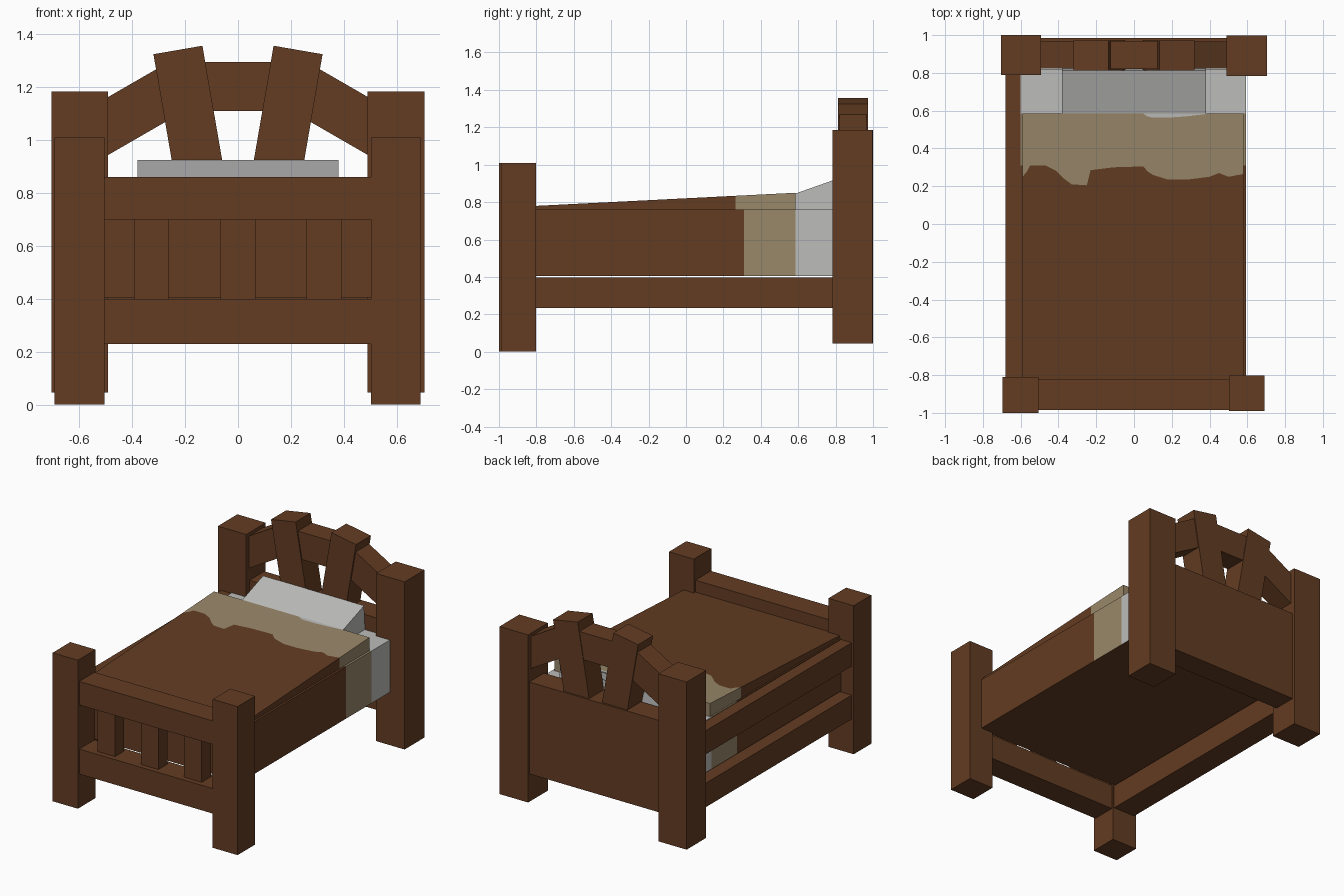
import bpy, bmesh, math
from mathutils import Matrix

if "Cube" in bpy.data.objects:
    bpy.data.objects.remove(bpy.data.objects["Cube"])


def material(name, srgb):
    m = bpy.data.materials.new(name)
    lin = [((c / 255 + 0.055) / 1.055) ** 2.4 for c in srgb]
    m.diffuse_color = (*lin, 1)
    m.use_nodes = True
    m.node_tree.nodes["Principled BSDF"].inputs["Base Color"].default_value = m.diffuse_color
    return m


WOOD = material("brown_wood", (99, 60, 34))
TAN = material("tan_fold", (153, 136, 105))
WHITE = material("white_linen", (188, 188, 187))
CLOTH = [WOOD, TAN, WHITE]


def finish(bm, name, mats):
    bmesh.ops.recalc_face_normals(bm, faces=bm.faces)
    me = bpy.data.meshes.new(name)
    bm.to_mesh(me)
    bm.free()
    for m in mats:
        me.materials.append(m)
    ob = bpy.data.objects.new(name, me)
    bpy.context.collection.objects.link(ob)
    return ob


def box(name, x, y, z, mat=WOOD, tilt=0):
    """Box from (low, high) ranges, optionally tilted about y through its centre."""
    bm = bmesh.new()
    bmesh.ops.create_cube(bm, size=1)
    size = [r[1] - r[0] for r in (x, y, z)]
    bmesh.ops.scale(bm, vec=size, verts=bm.verts)
    bmesh.ops.rotate(bm, matrix=Matrix.Rotation(math.radians(tilt), 3, 'Y'), verts=bm.verts)
    bmesh.ops.translate(bm, vec=[sum(r) / 2 for r in (x, y, z)], verts=bm.verts)
    return finish(bm, name, [mat])


def prism(name, profile, x0, x1, mat):
    """Extrude a (y, z) profile along x."""
    bm = bmesh.new()
    f = bm.faces.new([bm.verts.new((x0, y, z)) for y, z in profile])
    ext = bmesh.ops.extrude_face_region(bm, geom=[f])["geom"]
    bmesh.ops.translate(bm, vec=(x1 - x0, 0, 0),
                        verts=[v for v in ext if isinstance(v, bmesh.types.BMVert)])
    return finish(bm, name, [mat])


# Corner posts
box("front_post_left", (-0.695, -0.505), (-1, -0.81), (0, 1.01))
box("front_post_right", (0.503, 0.69), (-0.99, -0.802), (0, 1.01))
box("back_post_left", (-0.705, -0.492), (0.79, 1), (0.045, 1.185))
box("back_post_right", (0.49, 0.705), (0.784, 0.997), (0.045, 1.185))

# Footboard: two rails with slats between
box("foot_rail_bottom", (-0.52, 0.52), (-0.985, -0.82), (0.23, 0.4))
box("foot_rail_top", (-0.52, 0.52), (-0.985, -0.82), (0.7, 0.86))
for i, cx in enumerate((-0.328, 0, 0.325)):
    box(f"foot_slat_{i}", (cx - 0.066, cx + 0.066), (-0.95, -0.85), (0.38, 0.72))

# Side rails, on the left only
box("side_rail_bottom", (-0.68, -0.515), (-0.82, 0.82), (0.235, 0.398))
box("side_rail_top", (-0.68, -0.515), (-0.82, 0.82), (0.595, 0.755))

# Headboard: panel, three-piece arch and two leaning slats
box("head_panel", (-0.51, 0.51), (0.825, 0.985), (0.235, 0.86))
box("arch_middle", (-0.23, 0.23), (0.82, 0.968), (1.11, 1.295))
for s, side in ((-1, "left"), (1, "right")):
    cx = s * 0.385
    box(f"arch_{side}", (cx - 0.18, cx + 0.18), (0.822, 0.966), (1.02, 1.21), tilt=s * 30)
    cx = s * 0.183
    box(f"head_slat_{side}", (cx - 0.094, cx + 0.094), (0.812, 0.972),
        (0.825, 1.345), tilt=s * 9.8)

# Mattress: box in three coloured lengths
bm = bmesh.new()
bmesh.ops.create_cube(bm, size=1)
bmesh.ops.scale(bm, vec=(1.194, 1.64, 0.355), verts=bm.verts)
bmesh.ops.translate(bm, vec=(-0.003, 0, 0.5825), verts=bm.verts)
for cut in (0.31, 0.585):
    bmesh.ops.bisect_plane(bm, geom=bm.verts[:] + bm.edges[:] + bm.faces[:],
                           plane_co=(0, cut, 0), plane_no=(0, 1, 0))
bm.normal_update()
for f in bm.faces:
    y = f.calc_center_median().y
    f.material_index = 0 if f.normal.z < -0.5 or y < 0.31 else 1 if y < 0.585 else 2
finish(bm, "mattress", CLOTH)

# Blanket: sloping wedge with a wavy tan fold; each entry is (x, fold edge y)
WAVE = [(-0.59, 0.25), (-0.565, 0.28), (-0.55, 0.31), (-0.47, 0.31), (-0.41, 0.28), (-0.37, 0.24),
        (-0.33, 0.21), (-0.25, 0.205), (-0.23, 0.285), (-0.11, 0.3), (0.05, 0.305),
        (0.07, 0.28), (0.1, 0.26), (0.18, 0.235), (0.28, 0.235), (0.4, 0.25),
        (0.45, 0.27), (0.5, 0.25), (0.58, 0.265)]
FOOT, HEAD, BASE = -0.82, 0.585, 0.758


def top(y):
    return 0.78 + (y + 0.8) * 0.0505


bm = bmesh.new()
cols = []
for x, edge in WAVE:
    # Small pale patch beside the pillow
    patch = 0.563 if 0.09 < x < 0.25 else 0.57 if 0.06 < x < 0.29 else HEAD - 0.001
    ys = (FOOT, edge, patch, HEAD)
    cols.append(([bm.verts.new((x, y, top(y))) for y in ys],
                 [bm.verts.new((x, y, BASE)) for y in ys]))


def quad(a, b, c, d, index):
    bm.faces.new((a, b, c, d)).material_index = index


for (t0, b0), (t1, b1) in zip(cols, cols[1:]):
    for k in range(3):
        quad(t0[k], t1[k], t1[k + 1], t0[k + 1], k)
        quad(b0[k], b0[k + 1], b1[k + 1], b1[k], k)
    quad(t0[0], b0[0], b1[0], t1[0], 0)
    quad(t0[3], t1[3], b1[3], b0[3], 1)
for t, b in (cols[0], cols[-1]):
    for k in range(3):
        quad(t[k], t[k + 1], b[k + 1], b[k], min(k, 1))
finish(bm, "blanket", CLOTH)

# Pillow: wedge rising towards the headboard
prism("pillow", [(0.586, 0.76), (0.586, 0.846), (0.812, 0.926), (0.822, 0.76)],
      -0.38, 0.38, WHITE)
